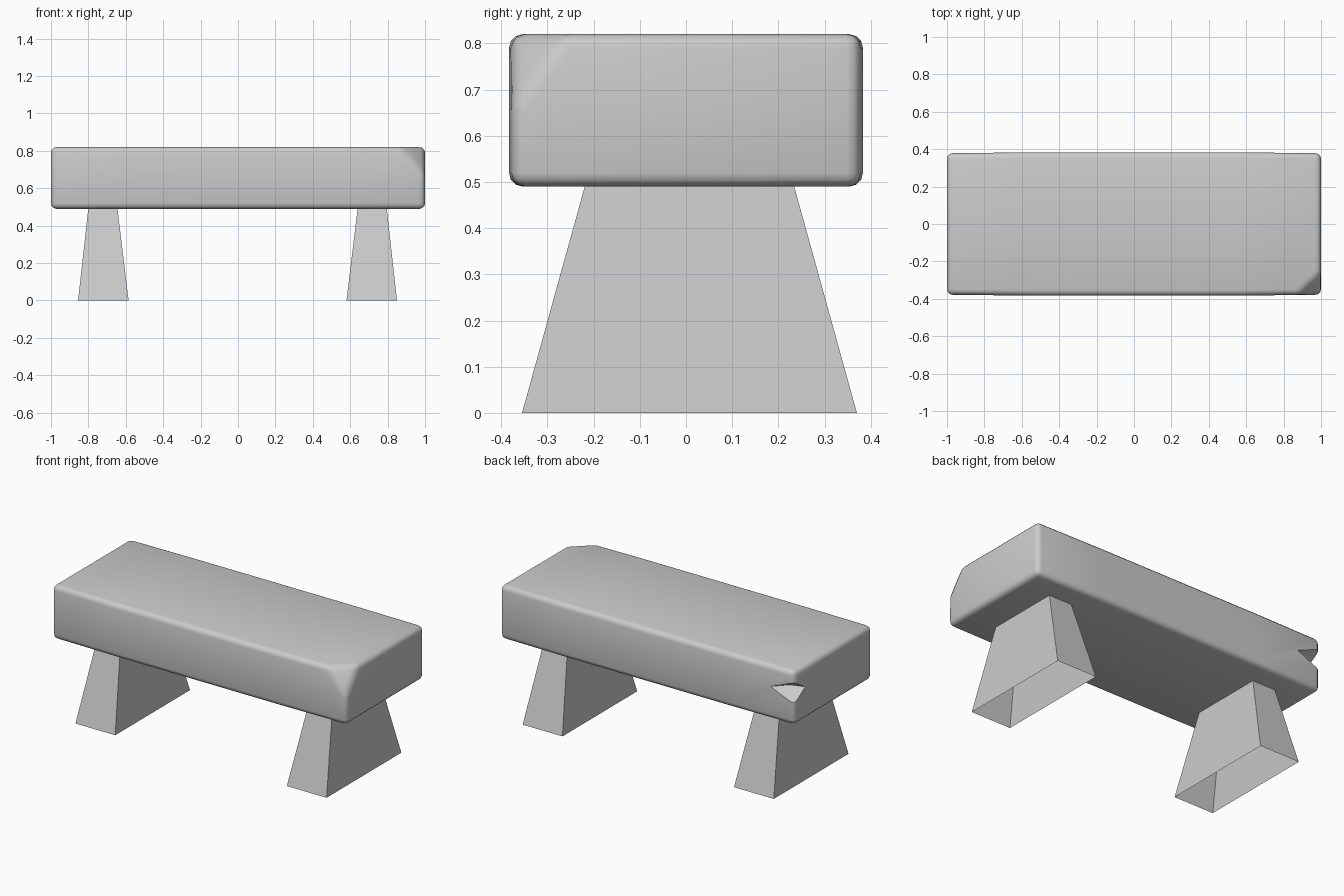
import bpy, bmesh, math
from mathutils import Vector

if "Cube" in bpy.data.objects:
    bpy.data.objects.remove(bpy.data.objects["Cube"])


def make_object(name, bm):
    bmesh.ops.recalc_face_normals(bm, faces=bm.faces)
    mesh = bpy.data.meshes.new(name)
    bm.to_mesh(mesh)
    bm.free()
    ob = bpy.data.objects.new(name, mesh)
    bpy.context.collection.objects.link(ob)
    return ob


def activate(ob):
    bpy.ops.object.select_all(action='DESELECT')
    ob.select_set(True)
    bpy.context.view_layer.objects.active = ob


# Slab: box that narrows very slightly towards its ends
bm = bmesh.new()
bmesh.ops.create_cube(bm, size=1)
for v in bm.verts:
    v.co = (v.co.x * 2, v.co.y * 0.756, 0.655 + v.co.z * 0.33)
for x in (-0.55, 0.55):
    bmesh.ops.bisect_plane(bm, geom=bm.verts[:] + bm.edges[:] + bm.faces[:],
                           plane_co=(x, 0, 0), plane_no=(1, 0, 0))
for v in bm.verts:
    if abs(v.co.x) < 0.9:
        v.co.y *= 1.014

# Broken front right top corner
a, b, c = Vector((0.87, -0.38, 0.82)), Vector((1, -0.26, 0.82)), Vector((1, -0.38, 0.66))
n = (b - a).cross(c - a)
if n.x < 0:
    n.negate()
cut = bmesh.ops.bisect_plane(bm, geom=bm.verts[:] + bm.edges[:] + bm.faces[:],
                             plane_co=a, plane_no=n, clear_outer=True)
bmesh.ops.contextual_create(
    bm, geom=[e for e in cut['geom_cut'] if isinstance(e, bmesh.types.BMEdge)])
slab = make_object("slab", bm)

# Wedge that cuts the notch in the back left edge
bm = bmesh.new()
for p in [(-1.1, 0.48, 0.69), (-0.915, 0.30, 0.69), (-0.83, 0.39, 0.69),
          (-1.01, 0.27, 0.69), (-1.0, 0.38, 0.755), (-1.0, 0.38, 0.62)]:
    bm.verts.new(p)
bmesh.ops.convex_hull(bm, input=bm.verts[:])
cutter = make_object("notch_cutter", bm)
cutter.hide_render = True

# Rounded slab edges, then the notch
activate(slab)
bev = slab.modifiers.new("rounded", 'BEVEL')
bev.width, bev.segments = 0.03, 3
bev.limit_method, bev.angle_limit = 'ANGLE', math.radians(20)
notch = slab.modifiers.new("notch", 'BOOLEAN')
notch.operation, notch.object, notch.solver = 'DIFFERENCE', cutter, 'EXACT'
for m in ("rounded", "notch"):
    bpy.ops.object.modifier_apply(modifier=m)
bpy.data.objects.remove(cutter)
bpy.ops.object.shade_smooth_by_angle(angle=math.radians(50))


# Legs: tapered hollow shells, open at top and bottom
def leg(name, x_bottom, x_top):
    bm = bmesh.new()
    rings = []
    for (x0, x1), y0, y1, z in ((x_bottom, -0.355, 0.37, 0), (x_top, -0.218, 0.233, 0.495)):
        rings.append([bm.verts.new(p) for p in
                      ((x0, y0, z), (x1, y0, z), (x1, y1, z), (x0, y1, z))])
    for i in range(4):
        j = (i + 1) % 4
        bm.faces.new((rings[0][i], rings[0][j], rings[1][j], rings[1][i]))
    return make_object(name, bm)


leg("left_leg", (-0.855, -0.585), (-0.80, -0.645))
leg("right_leg", (0.58, 0.85), (0.64, 0.795))
